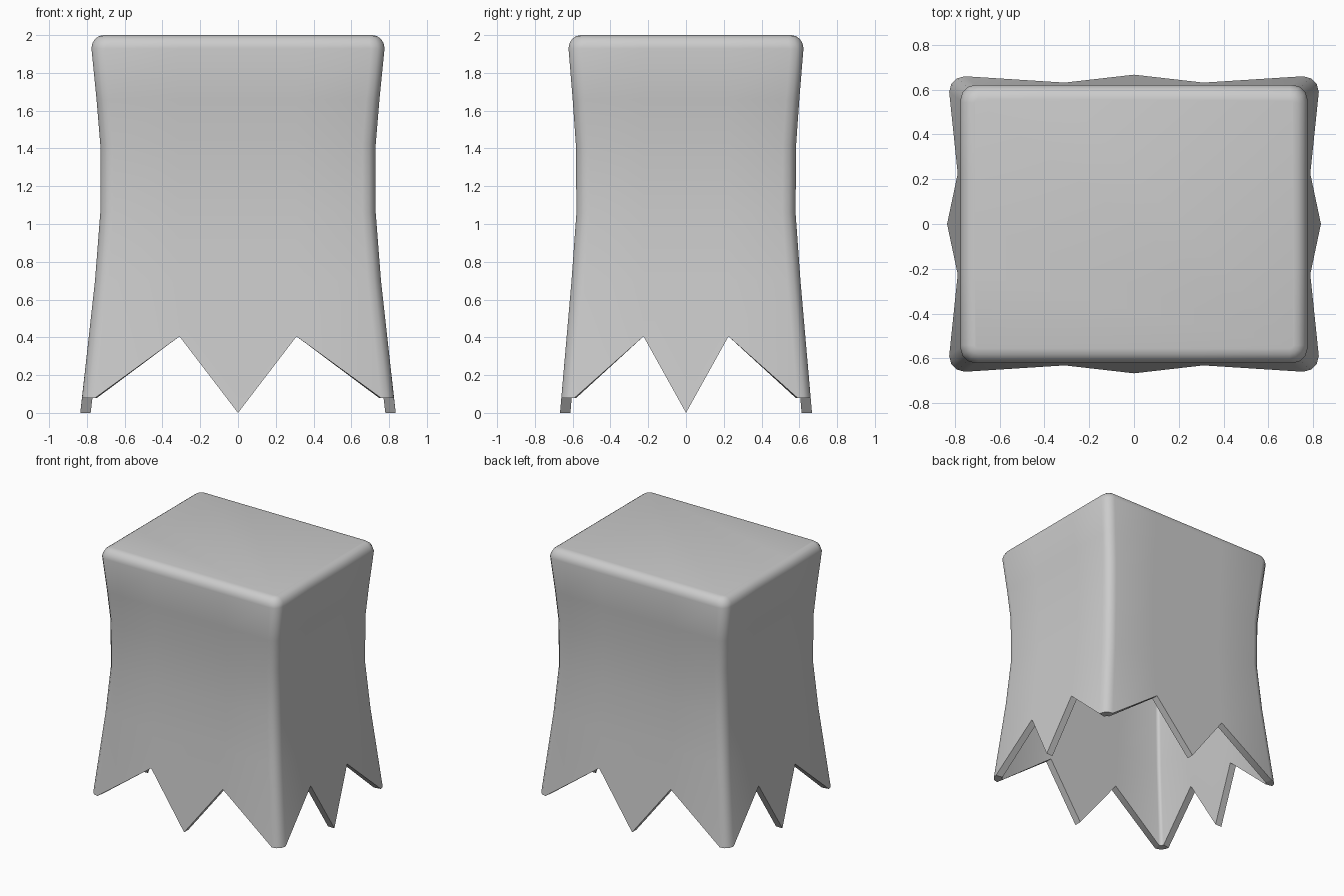
import bpy, bmesh, math

if "Cube" in bpy.data.objects:
    bpy.data.objects.remove(bpy.data.objects["Cube"])

T = 0.055  # cloth thickness

# z, half width x, half depth y
PROFILE = [(0.0, 0.835, 0.667), (0.40, 0.788, 0.632), (0.70, 0.757, 0.606),
           (1.06, 0.729, 0.580), (1.42, 0.729, 0.583), (1.66, 0.749, 0.600),
           (1.93, 0.776, 0.622)]


def half_size(z):
    for (z0, x0, y0), (z1, x1, y1) in zip(PROFILE, PROFILE[1:]):
        if z <= z1:
            f = (z - z0) / (z1 - z0)
            return x0 + f * (x1 - x0), y0 + f * (y1 - y0)
    return PROFILE[-1][1:]


def ring(z, inset=0.0, radius=0.07, hem=False, drop=0.0):
    """Rounded rectangle with valley and middle points on each side."""
    pts = []
    for k in range(4):
        ang = k * math.pi / 2

        def add(kind, t):
            pz = {'mid': 0.0, 'valley': 0.405, 'corner': 0.08}[kind] if hem else z
            hx, hy = half_size(pz)
            hx, hy = hx - inset, hy - inset
            # a = distance outward on this side, b = half length along the side
            a, b, v = (hx, hy, 0.225) if k % 2 == 0 else (hy, hx, 0.31)
            if kind == 'corner':
                u = a - radius + radius * math.cos(t)
                w = b - radius + radius * math.sin(t)
            else:
                u, w = a, v * t
            c, s = round(math.cos(ang)), round(math.sin(ang))
            pts.append((u * c - w * s, u * s + w * c, pz - drop))

        add('valley', -1)
        add('mid', 0)
        add('valley', 1)
        for i in range(4):
            add('corner', i * math.pi / 6)
    return pts


# Inner skin from the top down, then the outer skin from the hem up
rings = [ring(2.0 - T, T, 0.02)]
rings += [ring(p[0], T, 0.025) for p in reversed(PROFILE[2:-1])]
rings += [ring(0, T, 0.025, hem=True), ring(0, hem=True)]
rings += [ring(p[0]) for p in PROFILE[2:]]
# Rounded top edge
for i in range(1, 5):
    a = i * math.pi / 8
    d = 0.065 * (1 - math.cos(a))
    rings.append(ring(1.93 + 0.07 * math.sin(a), d, 0.08 - d))

bm = bmesh.new()
loops = [[bm.verts.new(p) for p in r] for r in rings]
for lo, hi in zip(loops, loops[1:]):
    n = len(lo)
    for i in range(n):
        j = (i + 1) % n
        bm.faces.new((lo[i], lo[j], hi[j], hi[i]))
bm.faces.new(loops[-1])
bm.faces.new(loops[0][::-1])
bmesh.ops.recalc_face_normals(bm, faces=bm.faces[:])
mesh = bpy.data.meshes.new("draped_cloth_body")
bm.to_mesh(mesh)
bm.free()

obj = bpy.data.objects.new("draped_cloth_body", mesh)
bpy.context.collection.objects.link(obj)
bpy.context.view_layer.objects.active = obj
obj.select_set(True)
bpy.ops.object.shade_smooth_by_angle(angle=math.radians(40))
